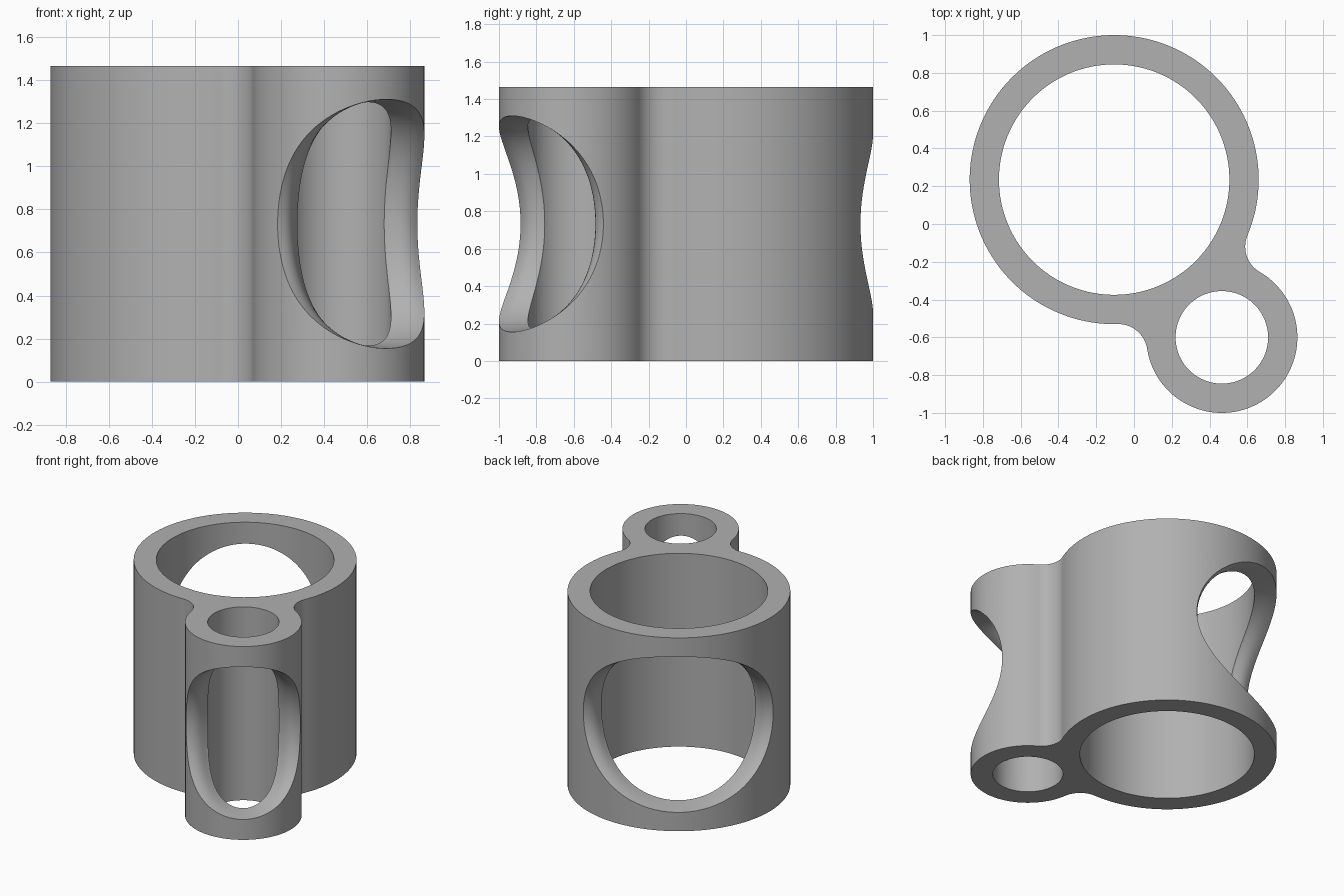
import bpy, bmesh
from math import sin, cos, pi, radians, acos, atan2, hypot

old = bpy.data.objects.get("Cube")
if old:
    bpy.data.objects.remove(old)

HEIGHT = 1.465
BIG, SMALL = (-0.105, 0.235), (0.465, -0.6)   # tube centres
BIG_OUT, BIG_IN = 0.765, 0.61
SMALL_OUT, SMALL_IN = 0.4, 0.245
FILLET = 0.155
dx, dy = SMALL[0] - BIG[0], SMALL[1] - BIG[1]
GAP, TURN = hypot(dx, dy), atan2(dy, dx)      # local x runs from big to small tube

grey = bpy.data.materials.new("matte grey")
grey.use_nodes = True
grey.diffuse_color = (0.44, 0.44, 0.44, 1)
bsdf = next(n for n in grey.node_tree.nodes if n.type == 'BSDF_PRINCIPLED')
bsdf.inputs["Base Color"].default_value = grey.diffuse_color


def finish(name, bm):
    bmesh.ops.recalc_face_normals(bm, faces=bm.faces)
    mesh = bpy.data.meshes.new(name)
    bm.to_mesh(mesh)
    bm.free()
    mesh.materials.append(grey)
    ob = bpy.data.objects.new(name, mesh)
    bpy.context.collection.objects.link(ob)
    ob.location = (BIG[0], BIG[1], 0)
    ob.rotation_euler.z = TURN
    return ob


def arc(cx, cy, r, a, b, n):
    return [(cx + r * cos(a + (b - a) * i / n), cy + r * sin(a + (b - a) * i / n))
            for i in range(n + 1)]


def prism(name, outline, z0, z1):
    bm = bmesh.new()
    base = bm.faces.new([bm.verts.new((x, y, z0)) for x, y in outline])
    top = bmesh.ops.extrude_face_region(bm, geom=[base])["geom"]
    verts = [v for v in top if isinstance(v, bmesh.types.BMVert)]
    bmesh.ops.translate(bm, vec=(0, 0, z1 - z0), verts=verts)
    return finish(name, bm)


def window(name, cx, facing, r_in, r_out, inner, outer, bulge):
    """Oval opening wrapped around a tube; inner and outer are (half angle, half height)."""
    n, steps = 112, 8
    rings = [(0.5 * r_in, 0)]
    rings += [(r_in + (r_out - r_in) * k / steps, k / steps) for k in range(steps + 1)]
    rings += [(2 * r_out, 1)]
    bm = bmesh.new()

    def point(r, phi, z):
        return bm.verts.new((cx + facing * r * cos(phi), r * sin(phi), HEIGHT / 2 + z))

    loops = []
    for r, u in rings:
        half = radians(inner[0] + (outer[0] - inner[0]) * u - bulge * sin(pi * u))
        tall = inner[1] + (outer[1] - inner[1]) * u
        loops.append([point(r, half * cos(2 * pi * i / n), tall * sin(2 * pi * i / n))
                      for i in range(n)])
    for a, b in zip(loops, loops[1:]):
        for i in range(n):
            j = (i + 1) % n
            bm.faces.new((a[i], a[j], b[j], b[i]))
    for loop, r in ((loops[0], rings[0][0]), (loops[-1], rings[-1][0])):
        hub = point(r, 0, 0)
        for i in range(n):
            bm.faces.new((loop[i], loop[(i + 1) % n], hub))
    return finish(name, bm)


# Outer outline: two round tubes blended by tangent fillets
p, q = BIG_OUT + FILLET, SMALL_OUT + FILLET
a_big = acos((GAP**2 + p**2 - q**2) / (2 * GAP * p))
a_small = acos((GAP**2 + q**2 - p**2) / (2 * GAP * q))
fx, fy = p * cos(a_big), p * sin(a_big)
outline = arc(0, 0, BIG_OUT, a_big, 2 * pi - a_big, 120)
outline += arc(fx, -fy, FILLET, pi - a_big, a_small, 20)[1:]
outline += arc(GAP, 0, SMALL_OUT, a_small - pi, pi - a_small, 80)[1:]
outline += arc(fx, fy, FILLET, -a_small, a_big - pi, 20)[1:-1]
body = prism("double_tube_holder", outline, 0, HEIGHT)

# Bores and side windows
cutters = [
    prism("large_bore_cutter", arc(0, 0, BIG_IN, 0, 2 * pi, 128)[:-1], -0.2, HEIGHT + 0.2),
    prism("small_bore_cutter", arc(GAP, 0, SMALL_IN, 0, 2 * pi, 96)[:-1], -0.2, HEIGHT + 0.2),
    window("large_window_cutter", 0, -1, BIG_IN, BIG_OUT, (60, 0.57), (58.5, 0.59), 2),
    window("small_window_cutter", GAP, 1, SMALL_IN, SMALL_OUT, (85, 0.565), (79, 0.578), 5),
]
bpy.context.view_layer.objects.active = body
for cutter in cutters:
    cutter.hide_render = True
    mod = body.modifiers.new(cutter.name, 'BOOLEAN')
    mod.operation, mod.solver, mod.object = 'DIFFERENCE', 'EXACT', cutter
    bpy.ops.object.modifier_apply(modifier=mod.name)
for cutter in cutters:
    bpy.data.objects.remove(cutter)

# Smooth walls with crisp rims
bpy.ops.object.select_all(action='DESELECT')
body.select_set(True)
bpy.ops.object.shade_smooth_by_angle(angle=radians(30))
